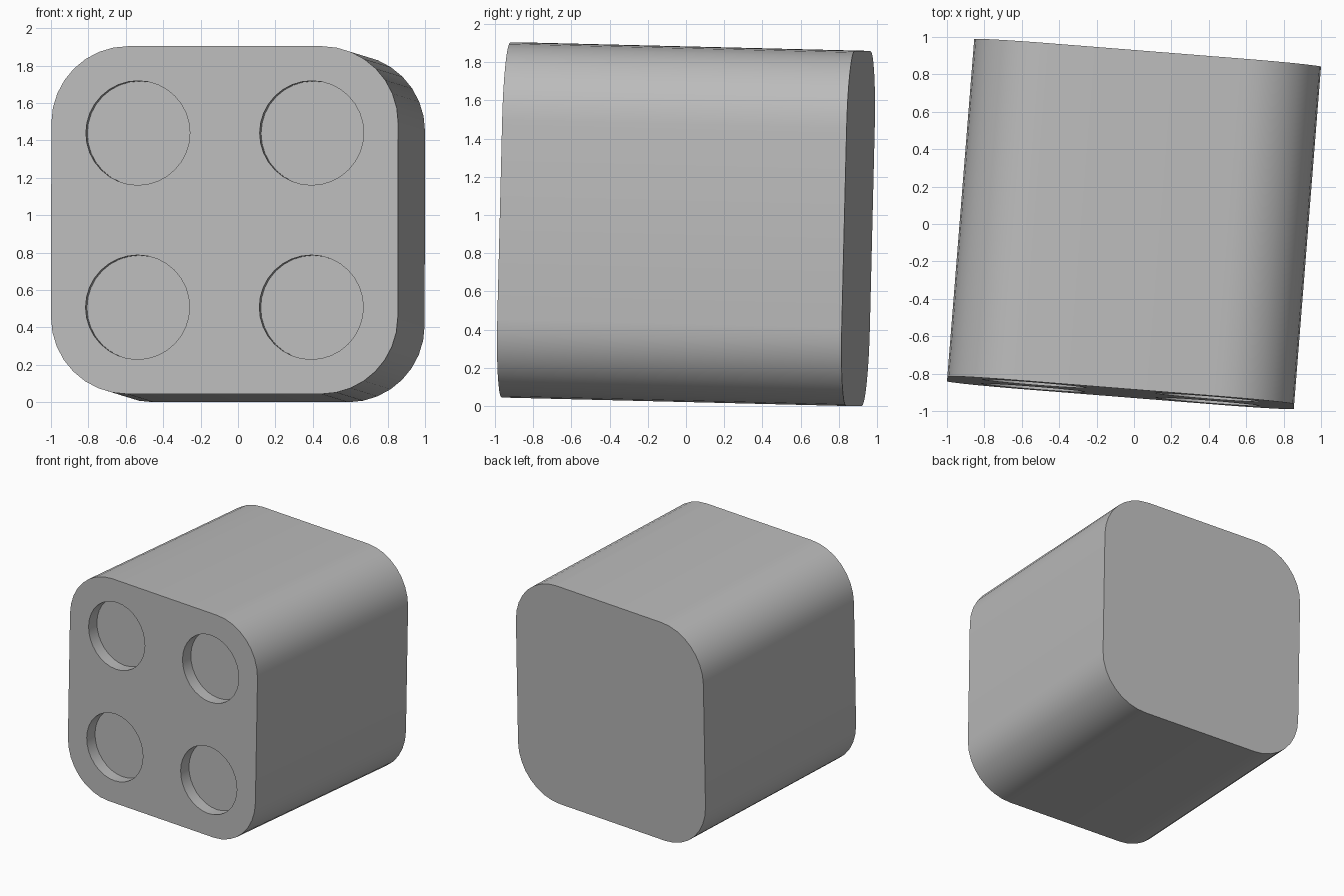
import bpy
import bmesh
import math
from mathutils import Matrix, Vector

cube = bpy.data.objects.get("Cube")
if cube:
    bpy.data.objects.remove(cube, do_unlink=True)

WIDTH, DEPTH, HEIGHT = 1.86, 1.81, 1.86
CORNER, SEGMENTS = 0.41, 8
HOLE_RADIUS, HOLE_DEPTH, HOLE_OFFSET = 0.279, 0.1, 0.466

grey = bpy.data.materials.new("grey")
grey.use_nodes = True
colour = (0.5, 0.5, 0.5, 1)
grey.diffuse_color = colour
grey.node_tree.nodes["Principled BSDF"].inputs["Base Color"].default_value = colour


def make_object(name, bm):
    bmesh.ops.recalc_face_normals(bm, faces=bm.faces)
    mesh = bpy.data.meshes.new(name)
    bm.to_mesh(mesh)
    bm.free()
    mesh.materials.append(grey)
    obj = bpy.data.objects.new(name, mesh)
    bpy.context.collection.objects.link(obj)
    return obj


# Block body: a box with its four depth-wise edges rounded
bm = bmesh.new()
bmesh.ops.create_cube(bm, size=1, matrix=Matrix.Diagonal((WIDTH, DEPTH, HEIGHT, 1)))
long_edges = [e for e in bm.edges
              if abs(e.verts[0].co.y - e.verts[1].co.y) > DEPTH / 2]
bmesh.ops.bevel(bm, geom=long_edges, offset=CORNER, segments=SEGMENTS,
                profile=0.5, affect='EDGES')
body = make_object("rounded_block", bm)

# Four shallow round recesses in the front face
bm = bmesh.new()
for sx in (-1, 1):
    for sz in (-1, 1):
        place = Matrix.Translation(Vector((sx * HOLE_OFFSET, -DEPTH / 2, sz * HOLE_OFFSET)))
        bmesh.ops.create_cone(bm, cap_ends=True, segments=32,
                              radius1=HOLE_RADIUS, radius2=HOLE_RADIUS,
                              depth=2 * HOLE_DEPTH,
                              matrix=place @ Matrix.Rotation(math.pi / 2, 4, 'X'))
cutter = make_object("recess_cutter", bm)
cutter.hide_render = True

bpy.ops.object.select_all(action='DESELECT')
body.select_set(True)
bpy.context.view_layer.objects.active = body
cut = body.modifiers.new("recesses", 'BOOLEAN')
cut.operation = 'DIFFERENCE'
cut.solver = 'EXACT'
cut.object = cutter
bpy.ops.object.modifier_apply(modifier=cut.name)
bpy.data.objects.remove(cutter, do_unlink=True)
bpy.ops.object.shade_smooth_by_angle(angle=math.radians(30))

# Slight turn and tilt of the whole block, resting on the ground
body.rotation_euler = (math.radians(-1.4), 0, math.radians(-4.55))
bpy.context.view_layer.update()
lowest = min((body.matrix_world @ v.co).z for v in body.data.vertices)
body.location.z = -lowest
